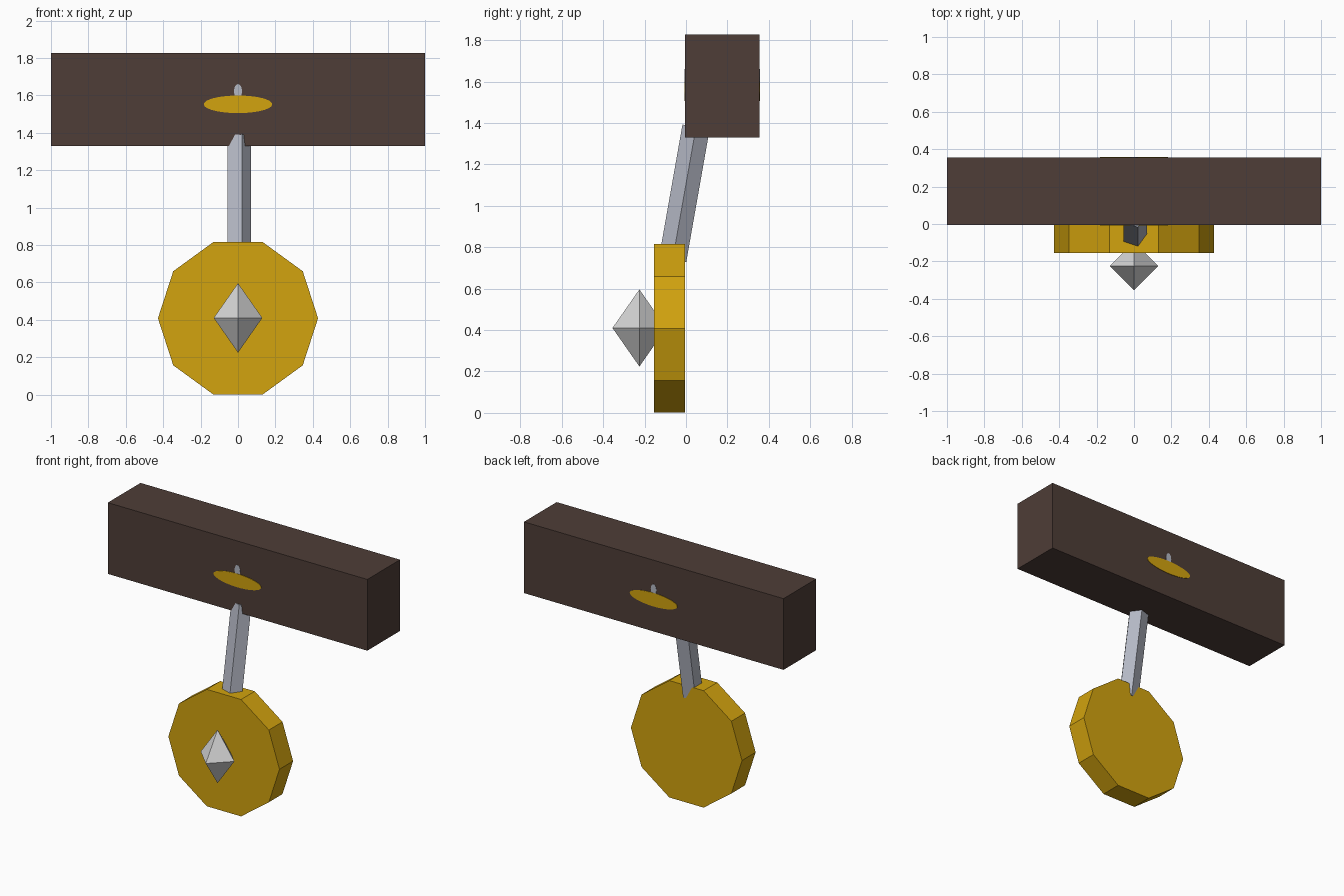
import bpy, bmesh, math
from mathutils import Matrix

if "Cube" in bpy.data.objects:
    bpy.data.objects.remove(bpy.data.objects["Cube"])


def material(name, rgb):
    lin = [(c / 255 / 12.92) if c < 10 else ((c / 255 + 0.055) / 1.055) ** 2.4 for c in rgb]
    m = bpy.data.materials.new(name)
    m.diffuse_color = (*lin, 1)
    m.use_nodes = True
    m.node_tree.nodes["Principled BSDF"].inputs["Base Color"].default_value = m.diffuse_color
    return m


WOOD = material("dark wood", (78, 61, 55))
GOLD = material("gold", (210, 163, 14))
STEEL = material("blue grey steel", (180, 184, 196))
SILVER = material("pale silver", (214, 214, 214))


def finish(name, bm, mat, matrix):
    bm.transform(matrix)
    bmesh.ops.recalc_face_normals(bm, faces=bm.faces)
    me = bpy.data.meshes.new(name)
    bm.to_mesh(me)
    bm.free()
    me.materials.append(mat)
    ob = bpy.data.objects.new(name, me)
    bpy.context.collection.objects.link(ob)
    return ob


def prism(name, sides, radius, depth, mat, matrix):
    """Flat-sided prism along local z with a vertex on +x."""
    bm = bmesh.new()
    ring = [bm.verts.new((radius * math.cos(math.tau * i / sides),
                          radius * math.sin(math.tau * i / sides), -depth / 2))
            for i in range(sides)]
    base = bm.faces.new(ring)
    ext = bmesh.ops.extrude_face_region(bm, geom=[base], use_keep_orig=True)
    top = [v for v in ext["geom"] if isinstance(v, bmesh.types.BMVert)]
    bmesh.ops.translate(bm, verts=top, vec=(0, 0, depth))
    return finish(name, bm, mat, matrix)


T = Matrix.Translation
TURN = Matrix.Rotation(math.radians(90), 4, 'X')   # local z -> -y, local y -> z

# Beam
bm = bmesh.new()
bmesh.ops.create_cube(bm, size=1)
finish("beam", bm, WOOD, T((0, 0.175, 1.578)) @ Matrix.Diagonal((2, 0.36, 0.496, 1)))

# Painted oval and peg on both long faces of the beam
for side, y in (("front", -0.005), ("back", 0.355)):
    prism("oval_" + side, 48, 1, 0.006, GOLD,
          T((0, y, 1.552)) @ TURN @ Matrix.Diagonal((0.183, 0.047, 1, 1)))
    prism("peg_" + side, 12, 1, 0.004, STEEL,
          T((0, y, 1.622)) @ TURN @ Matrix.Diagonal((0.022, 0.038, 1, 1)))

# Five-sided rod leaning back into the beam
prism("rod", 5, 0.07, 0.651, STEEL,
      T((0, -0.008, 1.06)) @ Matrix.Rotation(math.radians(-10), 4, 'X'))

# Ten-sided pendulum weight
prism("pendulum_disc", 10, 0.428, 0.15, GOLD, T((0, -0.08, 0.408)) @ TURN)

# Stretched octahedral gem
bm = bmesh.new()
eq = [bm.verts.new(p) for p in ((1, 0, 0), (0, 1, 0), (-1, 0, 0), (0, -1, 0))]
for z in (1, -1):
    tip = bm.verts.new((0, 0, z))
    for i in range(4):
        bm.faces.new((eq[i], eq[(i + 1) % 4], tip))
finish("gem", bm, SILVER, T((0, -0.225, 0.41)) @ Matrix.Diagonal((0.13, 0.13, 0.186, 1)))
